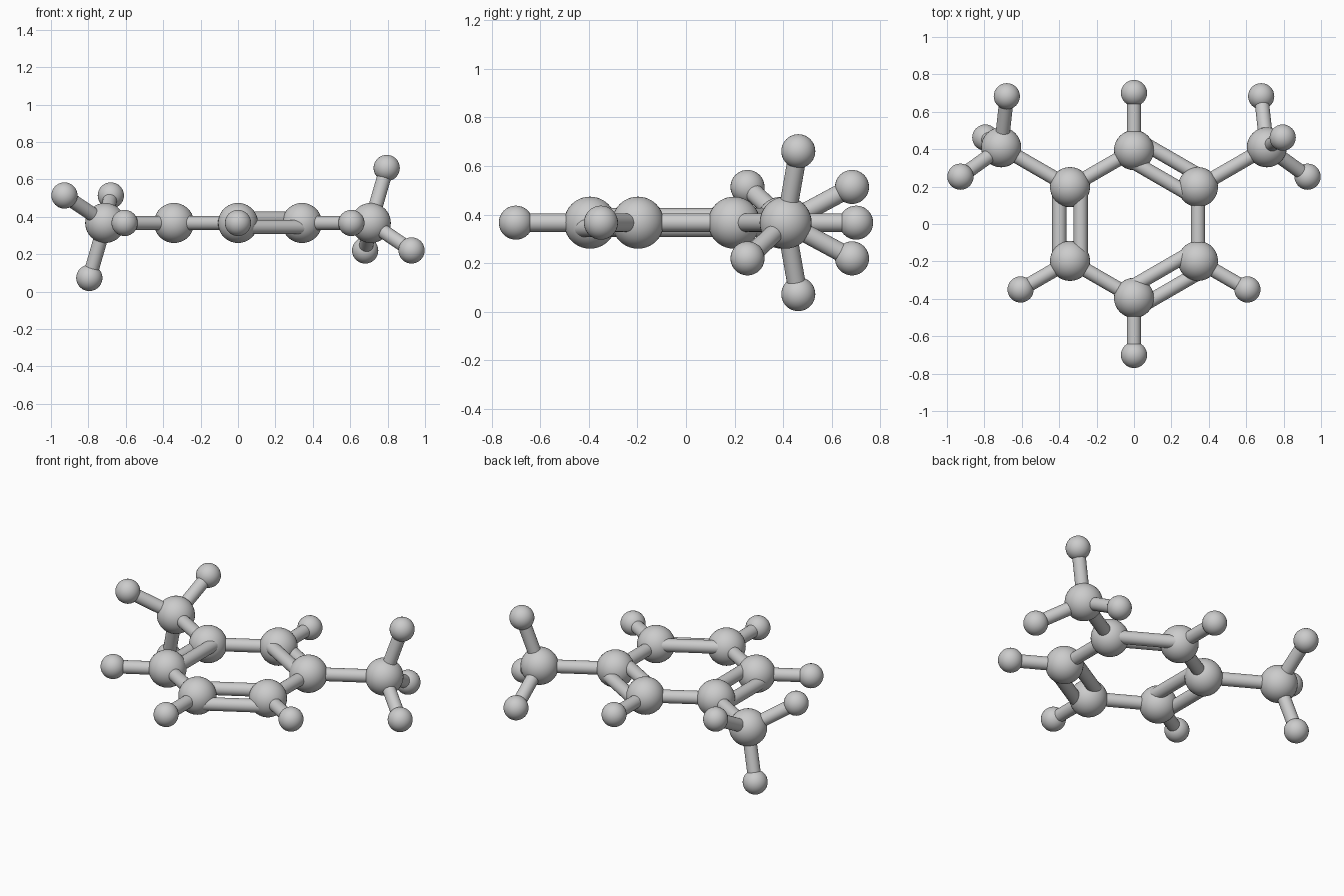
import bpy
from math import sin, cos, radians
from mathutils import Vector

if "Cube" in bpy.data.objects:
    bpy.data.objects.remove(bpy.data.objects["Cube"])

Z = 0.367            # height of the ring plane
R_BIG, R_SMALL, R_ROD = 0.107, 0.07, 0.038


def ball(name, pos, r):
    bpy.ops.mesh.primitive_uv_sphere_add(segments=32, ring_count=20, radius=r, location=pos)
    bpy.context.object.name = name
    bpy.ops.object.shade_smooth()


def rod(name, a, b, r=R_ROD):
    d = b - a
    bpy.ops.mesh.primitive_cylinder_add(vertices=24, radius=r, depth=d.length, location=(a + b) / 2)
    o = bpy.context.object
    o.name = name
    o.rotation_mode = 'QUATERNION'
    o.rotation_quaternion = d.to_track_quat('Z', 'Y')
    bpy.ops.object.shade_smooth_by_angle()


def polar(r, deg):
    return Vector((r * cos(radians(deg)), r * sin(radians(deg)), Z))


# six-membered ring, starting at the back and running clockwise
angles = [90 - 60 * i for i in range(6)]
ring = [polar(0.395, a) for a in angles]
for i, p in enumerate(ring):
    ball(f"ring_carbon_{i}", p, R_BIG)
    q = ring[(i + 1) % 6]
    if i % 2 == 0:
        # double bond: outer rod slightly lower, inner rod slightly higher
        out = ((p + q) / 2 - Vector((0, 0, Z))).normalized()
        off = out * 0.057 - Vector((0, 0, 0.022))
        rod(f"double_bond_outer_{i}", p + off, q + off)
        rod(f"double_bond_inner_{i}", p - off, q - off)
    else:
        rod(f"single_bond_{i}", p, q)

# hydrogens attached to the ring
for i in (0, 2, 3, 4):
    h = polar(0.70, angles[i])
    ball(f"ring_hydrogen_{i}", h, R_SMALL)
    rod(f"ring_hydrogen_bond_{i}", ring[i], h)

# two methyl groups, the left one mirrored in x and flipped in z
for side, s, idx in (("right", 1, 1), ("left", -1, 5)):
    c = polar(0.82, angles[idx])
    ball(f"{side}_methyl_carbon", c, R_BIG)
    rod(f"{side}_methyl_bond", ring[idx], c)
    for k, (x, y, dz) in enumerate([(0.68, 0.683, -0.147), (0.795, 0.462, 0.294), (0.928, 0.253, -0.147)]):
        h = Vector((s * x, y, Z + s * dz))
        ball(f"{side}_methyl_hydrogen_{k}", h, R_SMALL)
        rod(f"{side}_methyl_hydrogen_bond_{k}", c, h)
